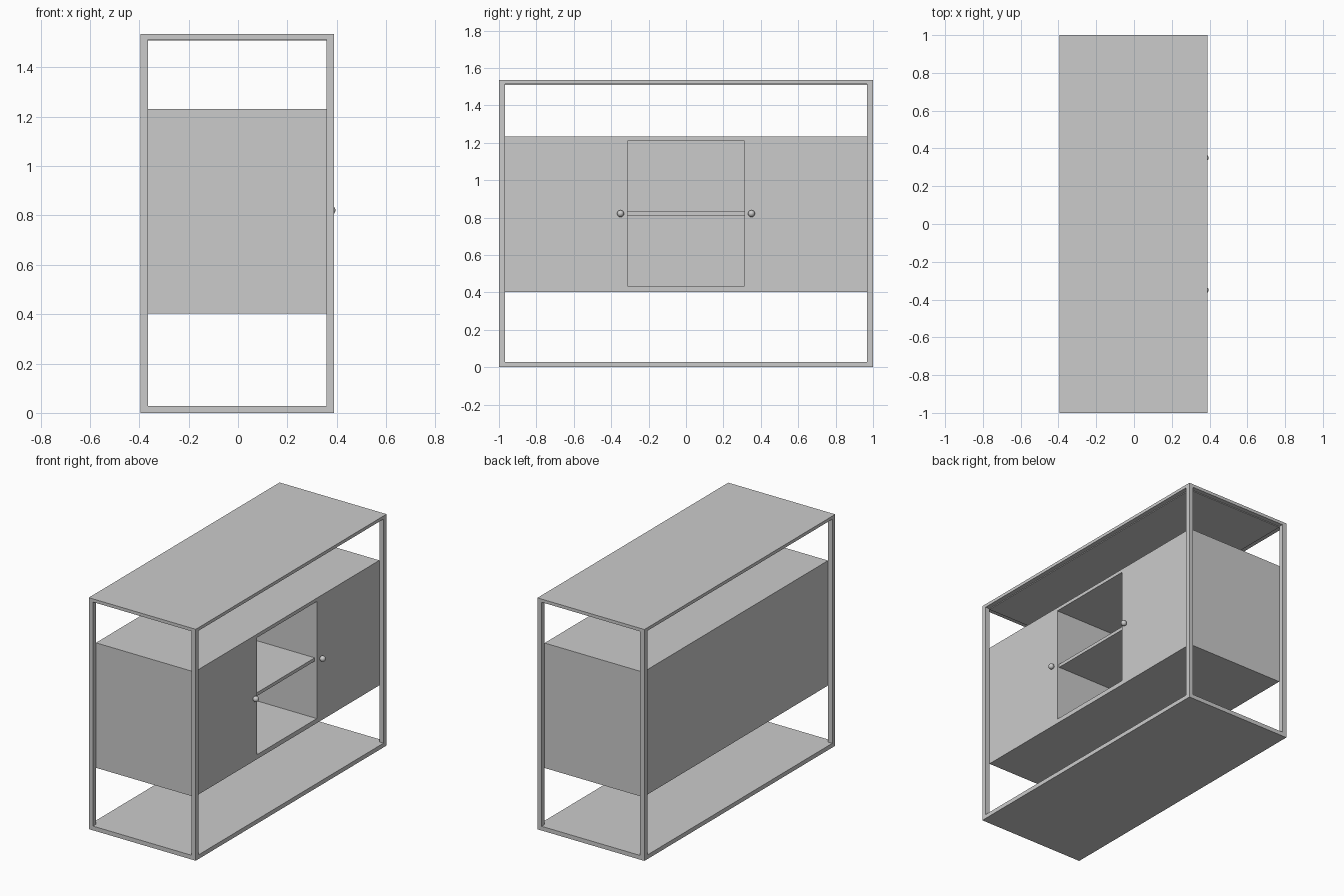
import bpy, bmesh
from mathutils import Matrix

if "Cube" in bpy.data.objects:
    bpy.data.objects.remove(bpy.data.objects["Cube"])

X0, X1 = -0.395, 0.390      # frame depth limits
Y = 1.0                     # half length
H = 1.535                   # total height
T = 0.031                   # frame bar thickness
CX0, CX1 = X0 + T, X1 - T   # cabinet depth limits
CY = Y - T                  # cabinet half length
CZ0, CZ1 = 0.403, 1.232     # cabinet bottom and top
FLOOR, CEIL = 0.433, 1.209  # inner floor and ceiling
NY = 0.313                  # half width of the open middle
B = 0.022                   # board thickness


def box(name, x0, x1, y0, y1, z0, z1):
    bm = bmesh.new()
    bmesh.ops.create_cube(bm, size=1)
    bm.transform(Matrix.Translation(((x0 + x1) / 2, (y0 + y1) / 2, (z0 + z1) / 2))
                 @ Matrix.Diagonal((x1 - x0, y1 - y0, z1 - z0, 1)))
    me = bpy.data.meshes.new(name)
    bm.to_mesh(me)
    bm.free()
    ob = bpy.data.objects.new(name, me)
    bpy.context.collection.objects.link(ob)
    return ob


def span(side, a, b):
    """Interval a..b mirrored to the given side of y = 0."""
    return sorted((side * a, side * b))


# Outer frame: bottom board, top rails with a slightly deeper inset panel, four posts
BZ, TZ = 0.028, 1.514
box("bottom_board", X0, X1, -Y, Y, 0, BZ)
box("top_panel", CX0, CX1, -CY, CY, 1.509, H)
for s, side in ((-1, "front"), (1, "rear")):
    y0, y1 = span(s, CY, Y)
    box(f"{side}_top_rail", X0, X1, y0, y1, TZ, H)
    box(f"{side}_left_post", X0, CX0, y0, y1, BZ, TZ)
    box(f"{side}_right_post", CX1, X1, y0, y1, BZ, TZ)
box("left_top_rail", X0, CX0, -CY, CY, TZ, H)
box("right_top_rail", CX1, X1, -CY, CY, TZ, H)

# Cabinet shell
box("cabinet_floor", CX0, CX1, -CY, CY, CZ0, FLOOR)
box("cabinet_top", CX0, CX1, -CY, CY, CEIL, CZ1)
box("cabinet_back", CX0, CX0 + B, -CY, CY, FLOOR, CEIL)

# Ends, dividers, doors and round knobs on both sides of the open middle
for s, side in ((-1, "front"), (1, "rear")):
    box(f"{side}_cabinet_end", CX0 + B, CX1 - B, *span(s, CY - B, CY), FLOOR, CEIL)
    box(f"{side}_divider", CX0 + B, CX1 - B, *span(s, NY, NY + B), FLOOR, CEIL)
    box(f"{side}_door", CX1 - B, CX1, *span(s, NY, CY), FLOOR, CEIL)
    bpy.ops.mesh.primitive_uv_sphere_add(segments=24, ring_count=12, radius=0.0185,
                                         location=(0.3765, s * 0.35, 0.821))
    knob = bpy.context.object
    knob.name = f"{side}_door_knob"
    bpy.ops.object.shade_smooth_by_angle()

# Shelf, set back slightly from the opening
box("middle_shelf", CX0 + B, CX1 - 0.015, -NY, NY, 0.810, 0.832)
